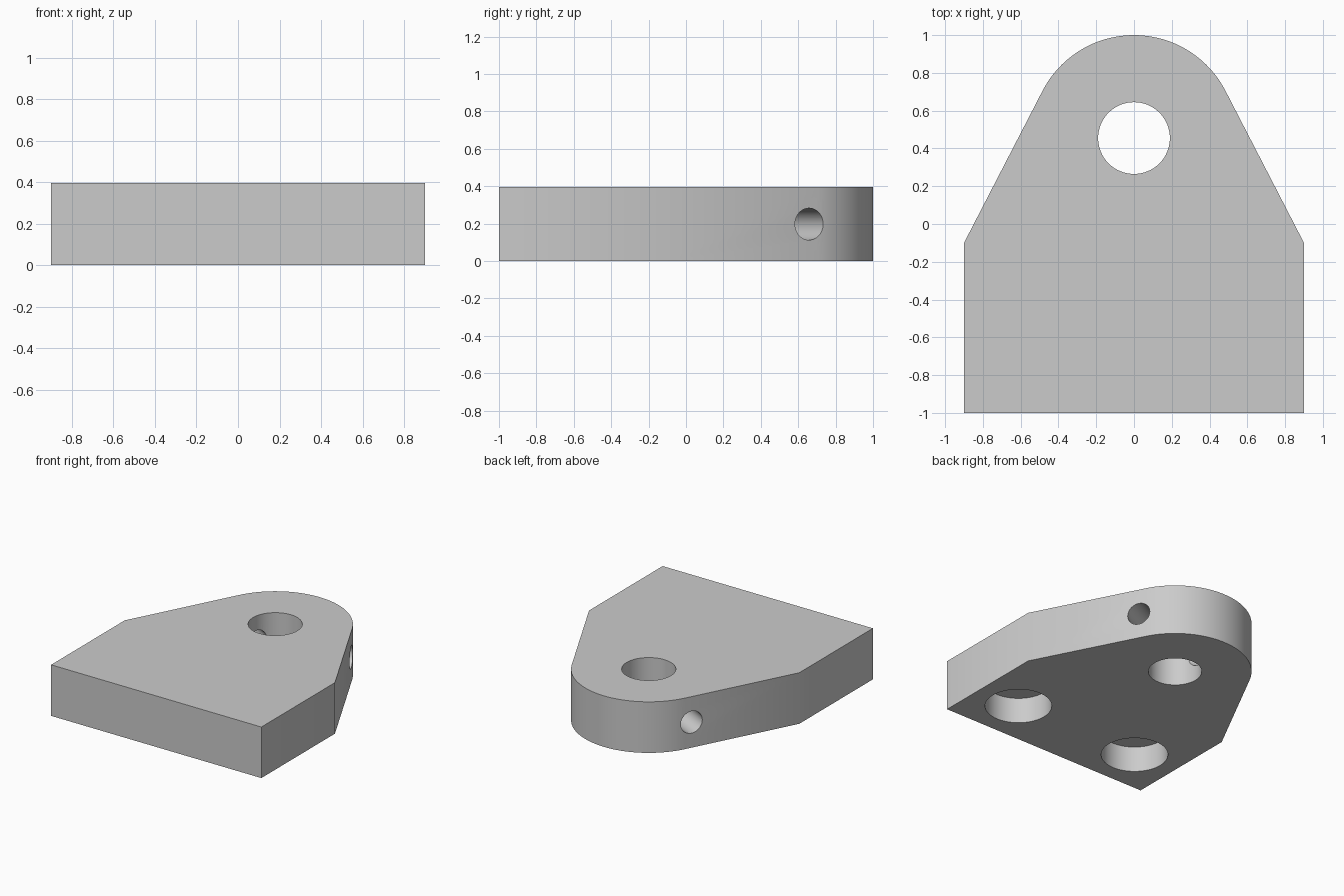
import bpy
import bmesh
from math import acos, atan2, cos, sin, hypot, pi, radians
from mathutils import Vector

cube = bpy.data.objects.get("Cube")
if cube:
    bpy.data.objects.remove(cube, do_unlink=True)

HALF_W, FRONT, SHOULDER = 0.9, -1.0, -0.1
THICK = 0.395
EYE_Y, EYE_R = 0.455, 0.19
NOSE_R = 1 - EYE_Y

grey = bpy.data.materials.new("plain grey")
grey.use_nodes = True
colour = (0.6, 0.6, 0.6, 1)
grey.diffuse_color = colour
grey.node_tree.nodes["Principled BSDF"].inputs["Base Color"].default_value = colour

# Angle at which the slanted sides run tangent into the round nose
drop = SHOULDER - EYE_Y
tangent = atan2(drop, HALF_W) + acos(NOSE_R / hypot(HALF_W, drop))

# Plate: square front, slanted sides, round nose
STEPS = 48
outline = [(-HALF_W, SHOULDER), (-HALF_W, FRONT), (HALF_W, FRONT), (HALF_W, SHOULDER)]
for i in range(STEPS + 1):
    a = tangent + (pi - 2 * tangent) * i / STEPS
    outline.append((NOSE_R * cos(a), EYE_Y + NOSE_R * sin(a)))

bm = bmesh.new()
base = bm.faces.new([bm.verts.new((x, y, 0)) for x, y in outline])
top = bmesh.ops.extrude_face_region(bm, geom=[base])["geom"]
bmesh.ops.translate(bm, vec=(0, 0, THICK),
                    verts=[v for v in top if isinstance(v, bmesh.types.BMVert)])
bmesh.ops.recalc_face_normals(bm, faces=bm.faces)
mesh = bpy.data.meshes.new("mounting_plate")
bm.to_mesh(mesh)
bm.free()
plate = bpy.data.objects.new("mounting_plate", mesh)
bpy.context.collection.objects.link(plate)
mesh.materials.append(grey)


def drill(name, start, end, radius):
    """Cut a round hole in the plate from start to end."""
    start, end = Vector(start), Vector(end)
    axis = end - start
    bpy.ops.mesh.primitive_cylinder_add(
        vertices=64, radius=radius, depth=axis.length, location=(start + end) / 2,
        rotation=axis.to_track_quat("Z", "Y").to_euler())
    cutter = bpy.context.object
    cutter.name = name
    cutter.hide_render = True
    cutter.data.materials.append(grey)
    bpy.context.view_layer.objects.active = plate
    mod = plate.modifiers.new(name, "BOOLEAN")
    mod.operation = "DIFFERENCE"
    mod.solver = "EXACT"
    mod.object = cutter
    bpy.ops.object.modifier_apply(modifier=mod.name)
    bpy.data.objects.remove(cutter, do_unlink=True)


# Through hole in the nose
drill("eye_hole", (0, EYE_Y, -0.1), (0, EYE_Y, THICK + 0.1), EYE_R)

# Blind sockets underneath and cross holes from the slanted sides into the eye
for side, label in ((1, "left"), (-1, "right")):
    drill(label + "_socket", (side * 0.54, -0.638, -0.1), (side * 0.54, -0.638, 0.2), 0.238)
    normal = Vector((side * cos(tangent), sin(tangent), 0))
    mouth = Vector((side * 0.508, 0.658, THICK / 2))
    drill(label + "_cross_hole", mouth + normal * 0.1, mouth - normal * 0.48, 0.085)

# Smooth round walls, crisp edges
bpy.ops.object.select_all(action="DESELECT")
plate.select_set(True)
bpy.context.view_layer.objects.active = plate
bpy.ops.object.shade_smooth_by_angle(angle=radians(30))
